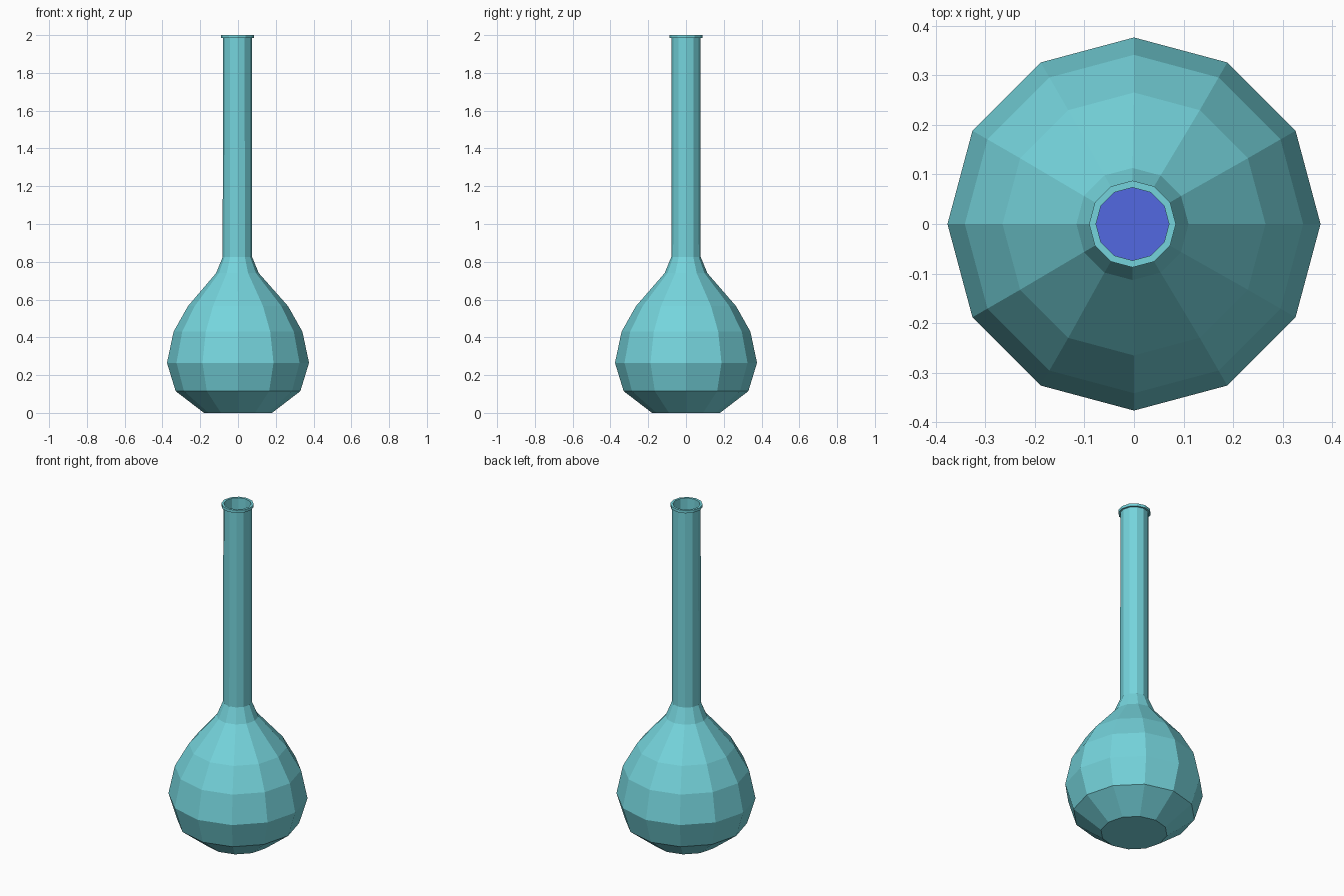
import bpy, bmesh
from math import cos, sin, tau

SIDES = 12
NECK_SHIFT = -0.003   # the neck sits a hair off the bulb's axis

cube = bpy.data.objects.get("Cube")
if cube:
    bpy.data.objects.remove(cube, do_unlink=True)


def make_material(name, rgb):
    mat = bpy.data.materials.new(name)
    mat.use_nodes = True
    colour = (*rgb, 1.0)
    mat.diffuse_color = colour
    mat.node_tree.nodes["Principled BSDF"].inputs["Base Color"].default_value = colour
    return mat


def lathe(name, profile, mat):
    """Spin (radius, height) points into a faceted solid with capped ends."""
    bm = bmesh.new()
    rings = []
    for r, z in profile:
        dx = NECK_SHIFT if z > 0.7 else 0
        rings.append([bm.verts.new((r * cos(tau * i / SIDES) + dx,
                                    r * sin(tau * i / SIDES), z))
                      for i in range(SIDES)])
    for low, high in zip(rings, rings[1:]):
        for i in range(SIDES):
            j = (i + 1) % SIDES
            bm.faces.new((low[i], low[j], high[j], high[i]))
    bm.faces.new(rings[0][::-1])
    bm.faces.new(rings[-1])
    bmesh.ops.recalc_face_normals(bm, faces=bm.faces)
    mesh = bpy.data.meshes.new(name)
    bm.to_mesh(mesh)
    bm.free()
    mesh.materials.append(mat)
    obj = bpy.data.objects.new(name, mesh)
    bpy.context.collection.objects.link(obj)
    return obj


glass = make_material("teal glass", (0.178, 0.659, 0.716))
blue = make_material("blue liquid", (0.084, 0.138, 0.752))

# Bulb from the base up to the shoulder
bulb = [(0.18, 0), (0.33, 0.115), (0.376, 0.265), (0.341, 0.43),
        (0.265, 0.565), (0.113, 0.74)]
# Neck and rolled lip
neck = [(0.078, 0.825), (0.077, 1.984), (0.0875, 1.984), (0.0875, 2.0)]
# Inner wall, from the mouth down to the inside floor
inner = [(0.0735, 2.0), (0.0735, 0.825), (0.105, 0.74)]
inner += [(r - 0.01, max(z, 0.01)) for r, z in reversed(bulb[:-1])]
lathe("flask", bulb + neck + inner, glass)

# Liquid resting in the bulb, just clear of the inner wall
liquid = [(r - 0.014, max(z, 0.014)) for r, z in bulb[:-1]]
lathe("liquid", liquid, blue)
